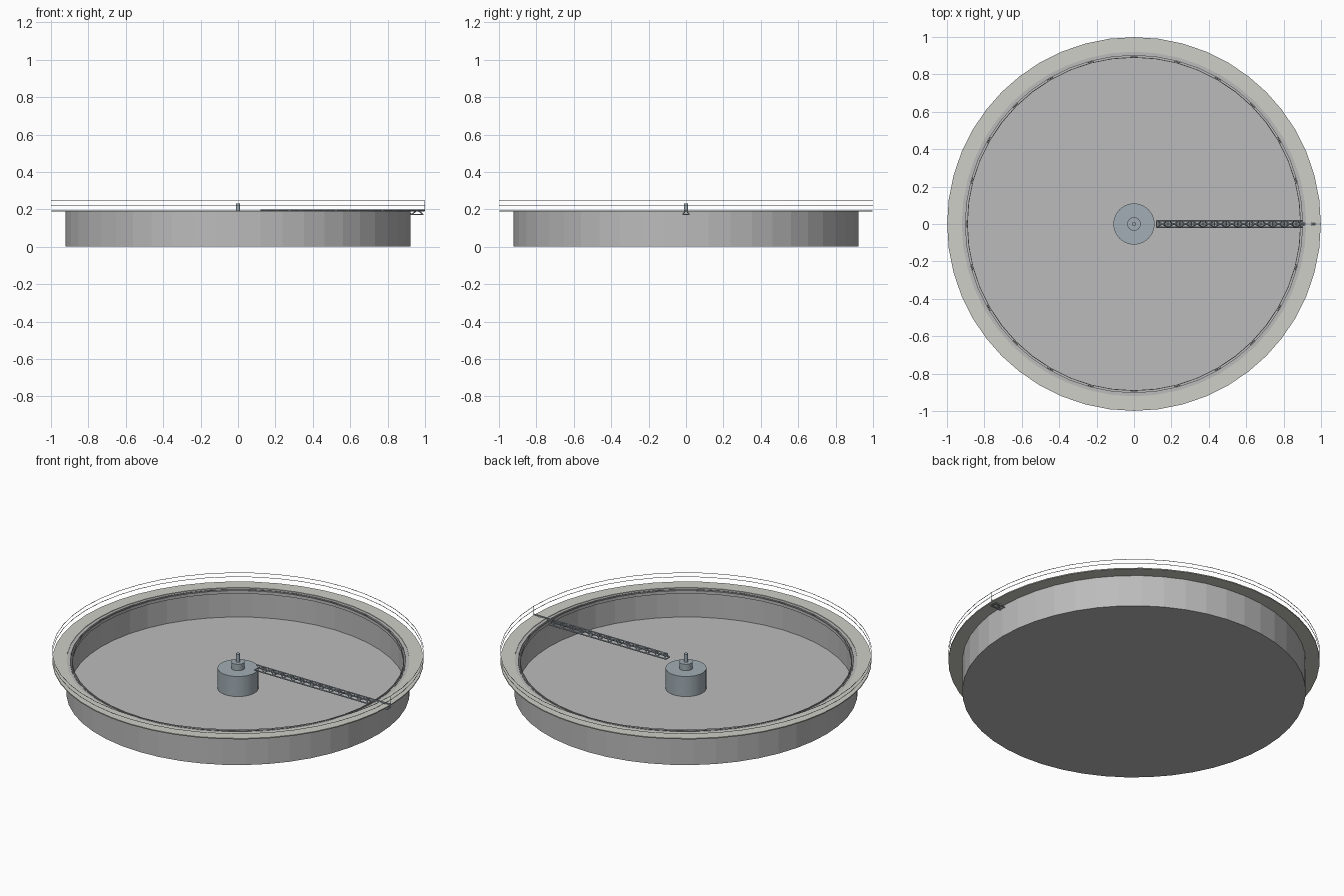
import bpy
from math import pi, cos, sin
from mathutils import Vector

if "Cube" in bpy.data.objects:
    bpy.data.objects.remove(bpy.data.objects["Cube"])


def material(name, rgb):
    m = bpy.data.materials.new(name)
    m.diffuse_color = (*rgb, 1)
    m.use_nodes = True
    m.node_tree.nodes["Principled BSDF"].inputs["Base Color"].default_value = m.diffuse_color
    return m


STEEL = material("steel", (0.36, 0.42, 0.46))
CONCRETE = material("pale_concrete", (0.62, 0.62, 0.57))
GREY = material("tank_grey", (0.5, 0.5, 0.5))


def lathe(name, profile, n, mat, closed=True, smooth=False):
    """Revolve an (r, z) profile; points with r = 0 become poles."""
    verts, rings, faces = [], [], []
    for r, z in profile:
        if r == 0:
            rings.append([len(verts)] * n)
            verts.append((0, 0, z))
        else:
            rings.append(list(range(len(verts), len(verts) + n)))
            verts += [(r * cos(2 * pi * i / n), r * sin(2 * pi * i / n), z) for i in range(n)]
    for k in range(len(rings) if closed else len(rings) - 1):
        a, b = rings[k], rings[(k + 1) % len(rings)]
        for i in range(n):
            j = (i + 1) % n
            f = list(dict.fromkeys((a[i], a[j], b[j], b[i])))
            if len(f) > 2:
                faces.append(f)
    return add_mesh(name, verts, faces, mat, smooth)


def add_mesh(name, verts, faces, mat, smooth=False):
    me = bpy.data.meshes.new(name)
    me.from_pydata(verts, [], faces)
    me.materials.append(mat)
    ob = bpy.data.objects.new(name, me)
    bpy.context.collection.objects.link(ob)
    if smooth:
        bpy.context.view_layer.objects.active = ob
        ob.select_set(True)
        bpy.ops.object.shade_smooth_by_angle()
        ob.select_set(False)
    return ob


def bars(name, pairs, radius, mat, n=6):
    """One mesh of straight round bars between point pairs."""
    verts, faces = [], []
    for p, q in pairs:
        p, q = Vector(p), Vector(q)
        rot = (q - p).to_track_quat('Z', 'Y')
        base = len(verts)
        for end in (p, q):
            verts += [end + rot @ Vector((radius * cos(2 * pi * i / n), radius * sin(2 * pi * i / n), 0))
                      for i in range(n)]
        faces += [(base + i, base + (i + 1) % n, base + n + (i + 1) % n, base + n + i) for i in range(n)]
        faces += [tuple(range(base + n - 1, base - 1, -1)), tuple(range(base + n, base + 2 * n))]
    return add_mesh(name, verts, faces, mat)


def hoop(name, r, z, t, mat):
    return lathe(name, [(r - t, z - t), (r + t, z - t), (r + t, z + t), (r - t, z + t)], 48, mat)


# Basin: outer wall, floor, inner wall
lathe("basin", [(0, 0), (0.923, 0), (0.923, 0.19), (0.903, 0.19), (0.903, 0.027), (0, 0.027)],
      48, GREY, closed=False)

# Walkway ring round the rim
lathe("walkway_ring", [(0.921, 0.187), (0.998, 0.187), (0.998, 0.193), (0.921, 0.193)], 48, CONCRETE)

# Overflow weir inside the rim with 24 small plates
lathe("weir", [(0.889, 0.172), (0.893, 0.172), (0.893, 0.19), (0.889, 0.19)], 48, GREY)
hoop("weir_lip", 0.903, 0.19, 0.002, GREY)
plates = []
for i in range(24):
    a = 2 * pi * i / 24
    c, t = Vector((cos(a), sin(a), 0)) * 0.897, Vector((-sin(a), cos(a), 0)) * 0.018
    up = Vector((0, 0, 0.192))
    plates.append((c - t + up, c + t + up))
bars("weir_plates", plates, 0.002, GREY, 4)

# Guard rail
for name, z in (("lower_rail", 0.221), ("upper_rail", 0.245)):
    hoop(name, 0.998, z, 0.001, STEEL)
bars("rail_post", [((0.998, 0, 0.19), (0.998, 0, 0.245))], 0.0015, STEEL)

# Central drum, bearing and shaft
lathe("center_drum", [(0, 0.02), (0.11, 0.02), (0.11, 0.146), (0, 0.146)], 32, STEEL, False, True)
lathe("bearing", [(0, 0.146), (0.036, 0.146), (0.036, 0.184), (0, 0.184)], 24, STEEL, False, True)
lathe("shaft", [(0, 0.18), (0.011, 0.18), (0.011, 0.231), (0, 0.231)], 16, STEEL, False, True)

# Rotating truss arm: ridge chord, side chords, lacing
x0, x1, bays = 0.12, 0.99, 14
step = (x1 - x0) / bays
pairs = [((x0, 0, 0.197), (1.0, 0, 0.197))]
for s in (-1, 1):
    pairs.append(((x0, s * 0.017, 0.172), (x1, s * 0.017, 0.172)))
    for i in range(bays):
        x = x0 + i * step
        pairs.append(((x, s * 0.017, 0.172), (x + step / 2, 0, 0.197)))
        pairs.append(((x + step / 2, 0, 0.197), (x + step, s * 0.017, 0.172)))
for i in range(bays + 1):
    x = x0 + i * step
    pairs.append(((x, -0.017, 0.172), (x, 0.017, 0.172)))
bars("truss_arm", pairs, 0.0035, STEEL)
